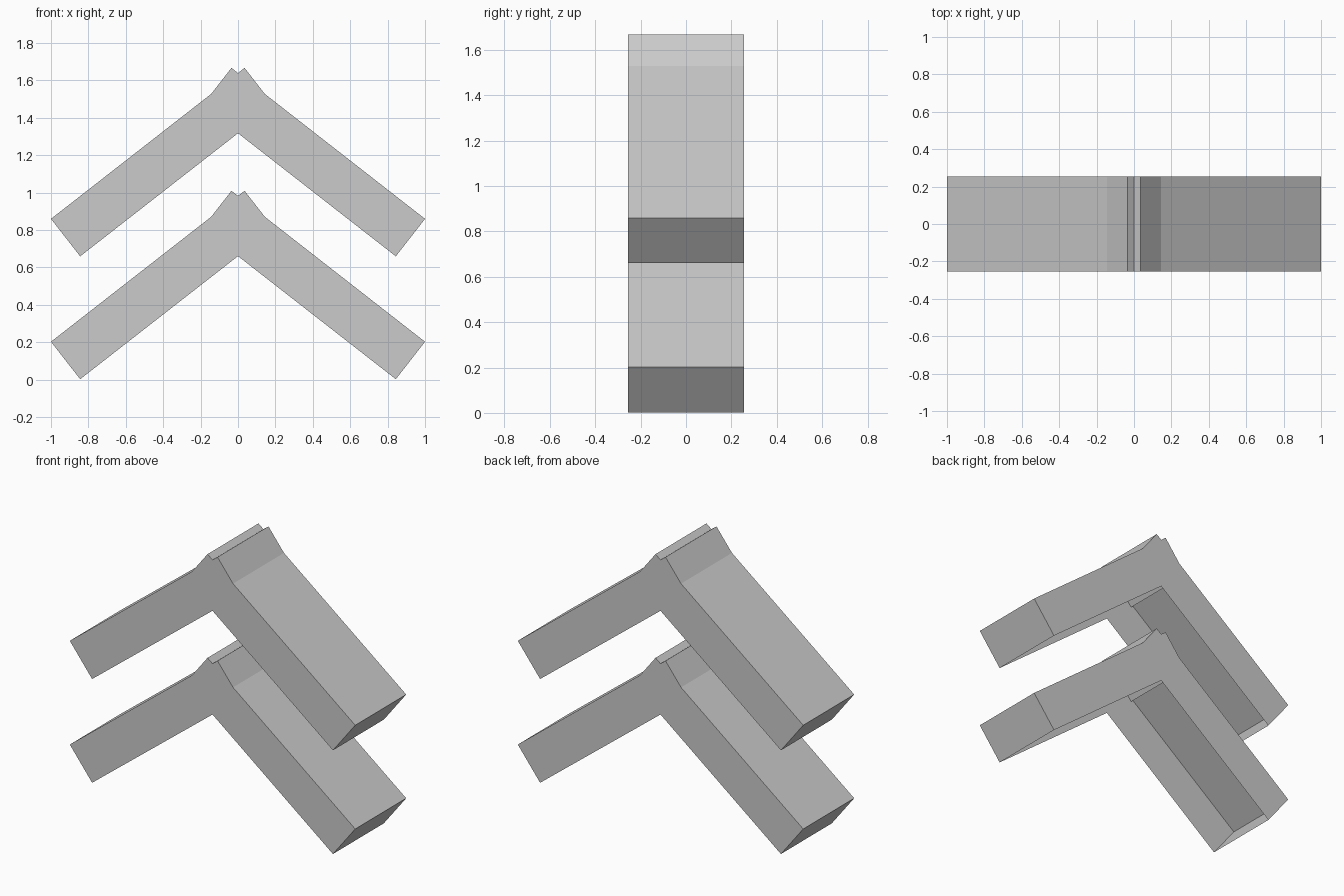
import bpy
import bmesh
from math import atan2
from mathutils import Matrix, Vector

cube = bpy.data.objects.get("Cube")
if cube:
    bpy.data.objects.remove(cube, do_unlink=True)

# Single plain grey
grey = bpy.data.materials.new("plain_grey")
grey.use_nodes = True
colour = (0.6, 0.6, 0.6, 1.0)
grey.diffuse_color = colour
grey.node_tree.nodes["Principled BSDF"].inputs["Base Color"].default_value = colour

DEPTH = 0.51
THICKNESS = 0.254
SPACING = 0.657
TOP_INNER = Vector((-0.035, 0, 1.01))   # upper end of the left bar's top edge
TOP_OUTER = Vector((1.0, 0, 0.203))     # lower end of the left bar's top edge


def sloping_bar(name, side, lift):
    """Sloping box-shaped channel, open along its underside."""
    run = TOP_OUTER - TOP_INNER
    down = Vector((run.z, 0, -run.x)).normalized() * THICKNESS
    centre = (TOP_INNER + TOP_OUTER + down) / 2
    bm = bmesh.new()
    bmesh.ops.create_cube(bm, size=1)
    underside = [f for f in bm.faces if f.normal.z < -0.9]
    bmesh.ops.delete(bm, geom=underside, context='FACES')
    bm.transform(Matrix.Diagonal((run.length, DEPTH, THICKNESS, 1)))
    bm.transform(Matrix.Rotation(atan2(-run.z, run.x), 4, 'Y'))
    bm.transform(Matrix.Translation(centre + Vector((0, 0, lift))))
    # Mirror across the middle for the right-hand bar
    if side < 0:
        bm.transform(Matrix.Diagonal((-1, 1, 1, 1)))
        bmesh.ops.reverse_faces(bm, faces=bm.faces)
    mesh = bpy.data.meshes.new(name)
    bm.to_mesh(mesh)
    bm.free()
    mesh.materials.append(grey)
    bpy.context.collection.objects.link(bpy.data.objects.new(name, mesh))


# Two stacked chevrons, each made of two crossing bars
for level, lift in (("lower", 0), ("upper", SPACING)):
    for label, side in (("left", 1), ("right", -1)):
        sloping_bar(f"{level}_chevron_{label}_bar", side, lift)
